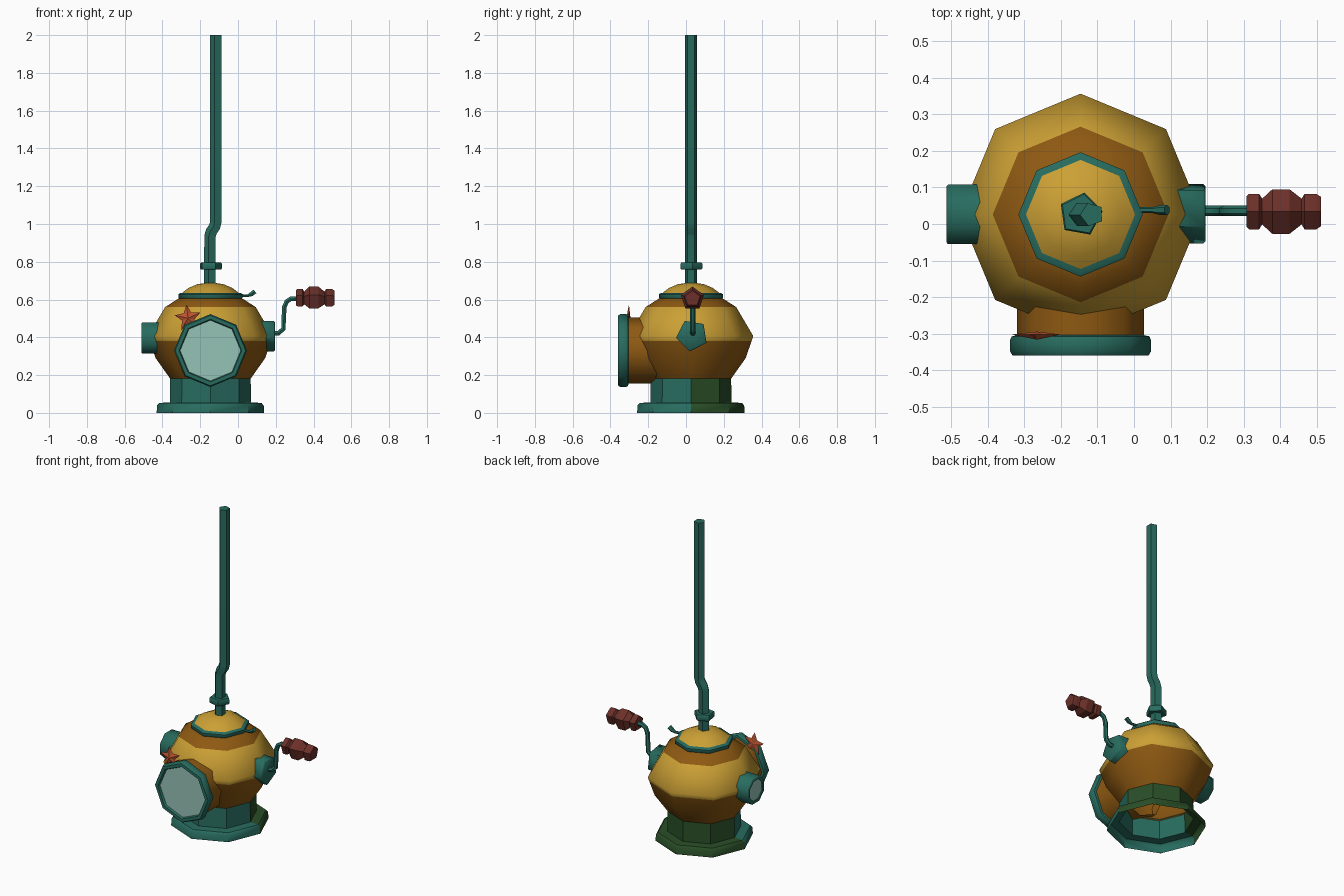
import bpy, bmesh, math
from mathutils import Vector

if "Cube" in bpy.data.objects:
    bpy.data.objects.remove(bpy.data.objects["Cube"], do_unlink=True)

CX, CY = -0.146, 0.026          # centre line of the helmet
X, Y, Z = Vector((1, 0, 0)), Vector((0, 1, 0)), Vector((0, 0, 1))


def material(name, r, g, b):
    m = bpy.data.materials.new(name)
    m.use_nodes = True
    m.diffuse_color = (r, g, b, 1)
    m.node_tree.nodes["Principled BSDF"].inputs["Base Color"].default_value = (r, g, b, 1)
    return m


gold = material("gold", 0.60, 0.35, 0.035)
bronze = material("bronze", 0.27, 0.10, 0.006)
teal = material("teal", 0.021, 0.15, 0.115)
moss = material("moss green", 0.022, 0.075, 0.02)
glass = material("pale glass", 0.30, 0.54, 0.46)
wood = material("red wood", 0.15, 0.03, 0.022)
coral = material("coral orange", 0.50, 0.09, 0.03)


def finish(name, bm, mats, rule=None, angle=50):
    """Turn a bmesh into a shaded object; rule picks a material from a face centre."""
    bmesh.ops.recalc_face_normals(bm, faces=bm.faces[:])
    if rule:
        for f in bm.faces:
            f.material_index = rule(f.calc_center_median())
    me = bpy.data.meshes.new(name)
    bm.to_mesh(me)
    bm.free()
    for m in mats:
        me.materials.append(m)
    ob = bpy.data.objects.new(name, me)
    bpy.context.collection.objects.link(ob)
    bpy.ops.object.select_all(action='DESELECT')
    ob.select_set(True)
    bpy.context.view_layer.objects.active = ob
    bpy.ops.object.shade_smooth_by_angle(angle=math.radians(angle))
    return ob


def skin(name, rings, sides, mats, turn=0, caps=(True, True), rule=None, angle=50):
    """Skin polygon rings given as (centre, u axis, v axis, radius)."""
    bm = bmesh.new()
    loops = []
    for c, u, v, r in rings:
        angs = [math.radians(turn) + math.tau * i / sides for i in range(sides)]
        loops.append([bm.verts.new(c + (u * math.cos(a) + v * math.sin(a)) * r) for a in angs])
    for a, b in zip(loops, loops[1:]):
        for i in range(sides):
            j = (i + 1) % sides
            bm.faces.new((a[i], a[j], b[j], b[i]))
    if caps[0]:
        bm.faces.new(loops[0][::-1])
    if caps[1]:
        bm.faces.new(loops[-1])
    return finish(name, bm, mats, rule, angle)


def lathe(name, profile, sides, mats, origin=(CX, CY, 0), axis=Z, **kw):
    """Spin a (radius, height) profile around an axis."""
    u, v = {2: (X, Y), 1: (X, Z), 0: (Y, Z)}[max(range(3), key=lambda i: abs(axis[i]))]
    o = Vector(origin)
    return skin(name, [(o + axis * h, u, v, r) for r, h in profile], sides, mats, **kw)


def rod(name, path, sides, mats, y, **kw):
    """Sweep a polygon along (x, z, radius) points lying in an upright plane."""
    pts = [Vector((x, y, z)) for x, z, _ in path]
    rings = []
    for i, p in enumerate(pts):
        t = Vector()
        if i:
            t += (p - pts[i - 1]).normalized()
        if i < len(pts) - 1:
            t += (pts[i + 1] - p).normalized()
        rings.append((p, Y, t.normalized().cross(Y), path[i][2]))
    return skin(name, rings, sides, mats, **kw)


# Base: open shell, green toward the back
lathe("base_collar", [(0.285, 0), (0.282, 0.04), (0.27, 0.053), (0.215, 0.055), (0.213, 0.185)],
      8, [teal, moss], caps=(False, False), rule=lambda c: int(c.y > CY), angle=40)

# Helmet shell: bronze underside and bronze band below the lid
lathe("helmet_shell", [(0.205, 0.17), (0.29, 0.29), (0.321, 0.38), (0.33, 0.407),
                       (0.24, 0.56), (0.19, 0.592), (0.165, 0.608)],
      8, [gold, bronze], caps=(False, True),
      rule=lambda c: int(c.z < 0.38 or c.z > 0.575))

# Lid with rim and latch
lathe("lid_rim", [(0.16, 0.60), (0.17, 0.61), (0.17, 0.628), (0.158, 0.636)], 8, [teal])
lathe("lid_dome", [(0.157, 0.63), (0.115, 0.662), (0.07, 0.681), (0.03, 0.687)], 8, [gold])
rod("lid_latch", [(0.01, 0.622, 0.008), (0.05, 0.62, 0.008), (0.07, 0.628, 0.013),
                  (0.09, 0.643, 0.014)], 6, [teal], CY + 0.012)

# Breathing pipe and nut
rod("breathing_pipe", [(CX, 0.67, 0.033), (CX, 0.935, 0.033), (CX + 0.008, 0.96, 0.033),
                       (CX + 0.025, 0.985, 0.033), (-0.115, 1.01, 0.033), (-0.115, 2.0, 0.033)],
    5, [teal], CY, turn=20)
lathe("pipe_nut", [(0.056, 0.758), (0.061, 0.764), (0.061, 0.79), (0.056, 0.796)],
      5, [teal], turn=80)

# Front window, measured forward from the helmet centre
front = dict(origin=(CX, 0, 0.33), axis=-Y)
lathe("front_window_tube", [(0.174, 0.12), (0.174, 0.315)], 8, [bronze],
      caps=(False, False), **front)
lathe("front_window_rim", [(0.17, 0.303), (0.188, 0.307), (0.193, 0.318), (0.193, 0.347),
                           (0.186, 0.359), (0.166, 0.359), (0.160, 0.345)],
      8, [teal], caps=(True, False), **front)
lathe("front_window_glass", [(0.162, 0.34), (0.162, 0.346)], 8, [glass], **front)

# Side window
side = dict(origin=(0, CY, 0.396), axis=-X)
lathe("side_window_tube", [(0.088, 0.36), (0.088, 0.508), (0.083, 0.512), (0.068, 0.512),
                           (0.068, 0.505)], 8, [teal], turn=22.5, caps=(True, False), **side)
lathe("side_window_glass", [(0.07, 0.50), (0.07, 0.506)], 8, [glass], turn=22.5, **side)

# Crank: mount, bent rod and turned grip
lathe("crank_mount", [(0.086, 0.08), (0.086, 0.19), (0.08, 0.195)], 5, [teal],
      origin=(0, CY + 0.006, 0.41), axis=X, turn=45)
rod("crank_rod", [(0.17, 0.42, 0.014), (0.215, 0.422, 0.014), (0.24, 0.445, 0.014),
                  (0.245, 0.56, 0.014), (0.258, 0.59, 0.014), (0.28, 0.604, 0.014),
                  (0.33, 0.605, 0.014)], 6, [teal], 0.036)
lathe("crank_grip", [(0.045, 0.308), (0.051, 0.315), (0.051, 0.342), (0.037, 0.35),
                     (0.064, 0.378), (0.064, 0.425), (0.037, 0.458), (0.051, 0.466),
                     (0.051, 0.498), (0.042, 0.511)],
      5, [wood], origin=(0, 0.034, 0.605), axis=X, turn=90, angle=30)

# Starfish resting behind the front window rim
bm = bmesh.new()
centre = Vector((-0.265, -0.302, 0.502))
ring = []
for i in range(10):
    a = math.radians(96 + 36 * i)
    r = 0.034 if i % 2 else 0.072
    ring.append(bm.verts.new(centre + (X * math.cos(a) + Z * math.sin(a)) * r))
for bump in (-0.014, 0.008):
    tip = bm.verts.new(centre + Y * bump)
    for i in range(10):
        bm.faces.new((ring[i], ring[(i + 1) % 10], tip))
finish("starfish", bm, [coral], angle=10)
